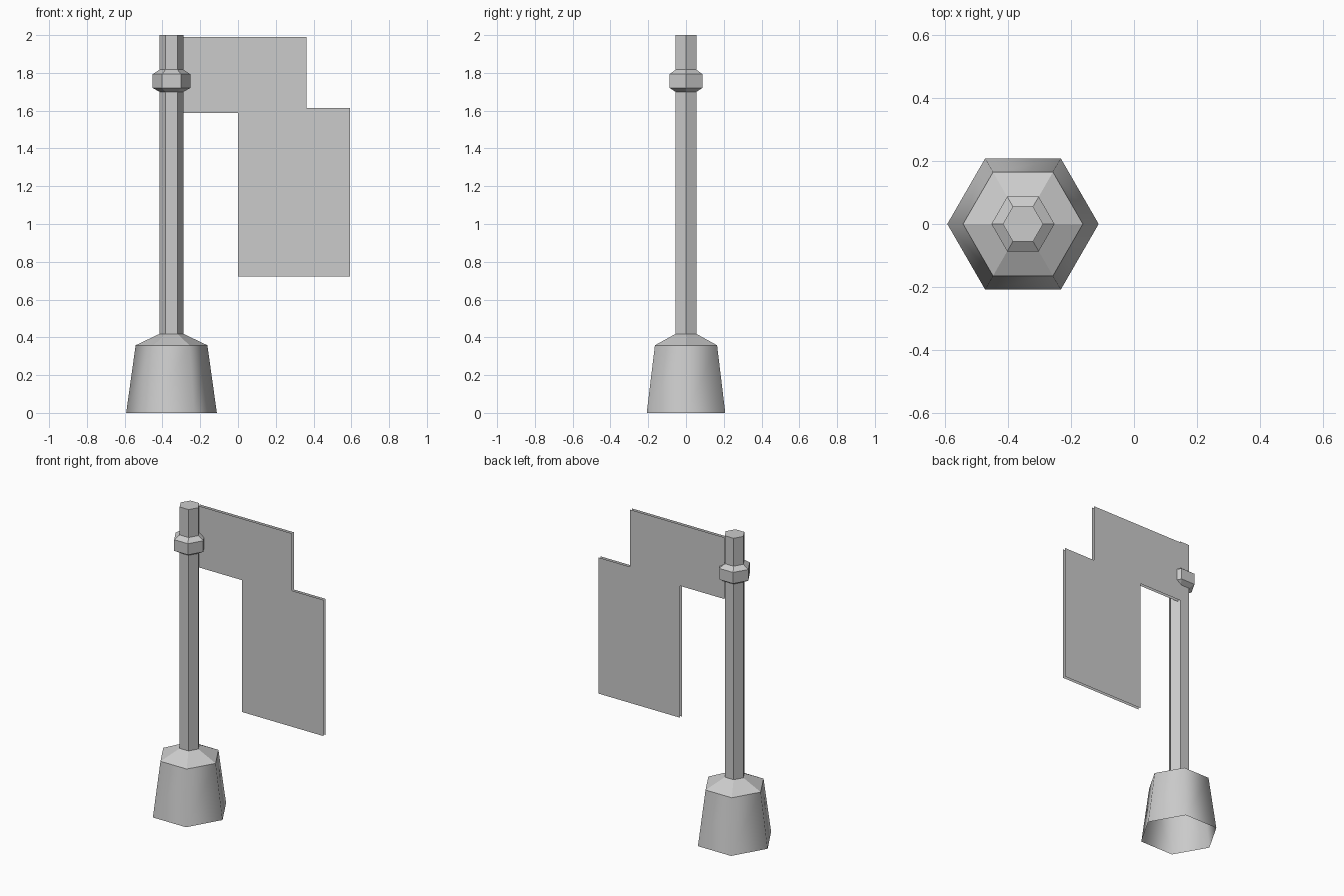
import bpy
import bmesh
from math import cos, sin, pi

cube = bpy.data.objects.get("Cube")
if cube:
    bpy.data.objects.remove(cube)

SIDES = 6
POLE_X = -0.352
POLE_R = 0.064

grey = bpy.data.materials.new("mid grey")
grey.use_nodes = True
grey.diffuse_color = (0.6, 0.6, 0.6, 1)
grey.node_tree.nodes["Principled BSDF"].inputs["Base Color"].default_value = (0.6, 0.6, 0.6, 1)


def finish(name, bm):
    mesh = bpy.data.meshes.new(name)
    bm.to_mesh(mesh)
    bm.free()
    mesh.materials.append(grey)
    obj = bpy.data.objects.new(name, mesh)
    bpy.context.collection.objects.link(obj)
    return obj


def hex_lathe(name, profile, cap_top=False, smooth=False):
    """Six-sided shell through (radius, height) pairs, open unless capped."""
    bm = bmesh.new()
    rings = [[bm.verts.new((POLE_X + r * cos(2 * pi * i / SIDES),
                            r * sin(2 * pi * i / SIDES), z))
              for i in range(SIDES)] for r, z in profile]
    for low, high in zip(rings, rings[1:]):
        for i in range(SIDES):
            j = (i + 1) % SIDES
            face = bm.faces.new((low[i], low[j], high[j], high[i]))
            face.smooth = smooth
    if cap_top:
        bm.faces.new(rings[-1])
    return finish(name, bm)


# Weighted foot, open underneath, with a softly shaded wall
hex_lathe("base_wall", [(0.24, 0), (0.19, 0.358)], smooth=True)
hex_lathe("base_shoulder", [(0.19, 0.358), (POLE_R, 0.418)])

# Pole and the collar around it
hex_lathe("pole", [(POLE_R, 0.418), (POLE_R, 2)], cap_top=True)
hex_lathe("collar", [(POLE_R, 1.70), (0.10, 1.72), (0.10, 1.793), (POLE_R, 1.817)])

# Stepped flag on the back of the pole: two sheets with a narrow gap
LEFT = POLE_X + POLE_R / 2
outline = [(LEFT, 1.587), (0, 1.587), (0, 0.723), (0.592, 0.723),
           (0.592, 1.615), (0.363, 1.615), (0.363, 1.99), (LEFT, 1.99)]
for name, y, points in (("flag_front", 0.04, outline),
                        ("flag_back", 0.06, outline[::-1])):
    bm = bmesh.new()
    bm.faces.new([bm.verts.new((x, y, z)) for x, z in points])
    finish(name, bm)
